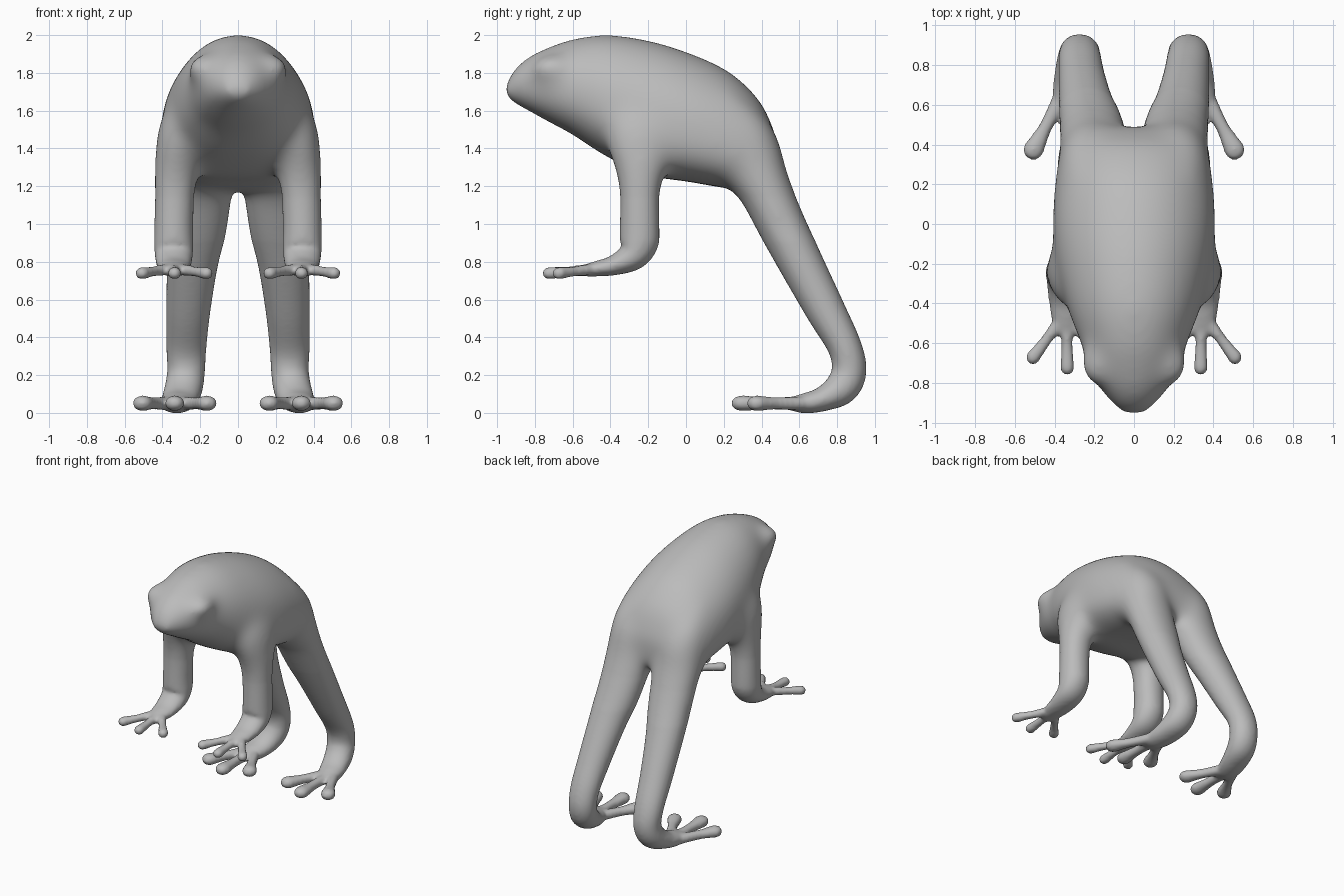
import bpy, bmesh, math
from mathutils import Vector, Matrix

if "Cube" in bpy.data.objects:
    bpy.data.objects.remove(bpy.data.objects["Cube"])

bm = bmesh.new()


def spline(keys, steps=5):
    """Catmull-Rom through tuples of numbers."""
    pts = [keys[0]] + list(keys) + [keys[-1]]
    out = []
    for i in range(1, len(pts) - 2):
        a, b, c, d = pts[i - 1:i + 3]
        for s in range(steps):
            t = s / steps
            out.append([0.5 * (2 * q + (r - p) * t + (2 * p - 5 * q + 4 * r - u) * t * t
                               + (3 * q - p - 3 * r + u) * t ** 3)
                        for p, q, r, u in zip(a, b, c, d)])
    return out + [list(keys[-1])]


def loft(keys, trunk=False, sides=32):
    """Closed tube through (x, y, z, side radius, other radius)."""
    rows = spline(keys)
    rings = []
    for i, (x, y, z, ra, rb) in enumerate(rows):
        p, n = rows[max(i - 1, 0)], rows[min(i + 1, len(rows) - 1)]
        t = Vector((0, 1, 0)) if trunk else (Vector(n[:3]) - Vector(p[:3])).normalized()
        side = Vector((1, 0, 0))
        side = (side - t * side.dot(t)).normalized()
        up = side.cross(t)
        # The trunk gets egg-shaped sections, fuller below towards the rear
        full = min(max((y + .65) / .4, 0), 1) if trunk else 0
        ring = []
        for k in range(sides):
            a = 2 * math.pi * k / sides
            c, s = math.cos(a), math.sin(a)
            e = 2 / (2.05 + (.75 * full if s < 0 else 0))
            v = math.copysign(abs(s) ** e, s)
            u = math.copysign(abs(c) ** e, c) * (1 - (.07 + .05 * full) * v * bool(trunk))
            ring.append(bm.verts.new(Vector((x, y, z)) + side * u * ra + up * v * rb))
        rings.append(ring)
    for a, b in zip(rings, rings[1:]):
        for k in range(sides):
            j = (k + 1) % sides
            bm.faces.new((a[k], a[j], b[j], b[k]))
    bm.faces.new(rings[0][::-1])
    bm.faces.new(rings[-1])


def toe(base, tip, thin, ball, flat):
    """Thin toe ending in a long rounded pad."""
    b, t = Vector(base), Vector(tip)
    shape = ((0, thin * 1.25, thin * 1.1), (0.4, thin, thin), (0.58, thin * 1.12, thin),
             (0.74, ball * 0.9, flat * 0.95), (0.86, ball, flat),
             (0.95, ball * 0.78, flat * 0.8), (1, ball * 0.3, flat * 0.3))
    loft([(*b.lerp(t, f), ra, rb) for f, ra, rb in shape], sides=16)


# Head and trunk: y, top, bottom, half width
trunk = [(-.962, 1.735, 1.67, .068), (-.915, 1.82, 1.636, .108), (-.83, 1.892, 1.593, .175),
         (-.7, 1.95, 1.522, .238), (-.6, 1.982, 1.47, .27), (-.42, 2.005, 1.355, .335),
         (-.2, 1.974, 1.255, .388), (0, 1.914, 1.225, .403), (.2, 1.826, 1.19, .392),
         (.33, 1.723, 1.18, .375), (.42, 1.605, 1.2, .352), (.488, 1.43, 1.25, .285)]
loft([(0, y, (t + b) / 2, w, (t - b) / 2) for y, t, b, w in trunk], trunk=True)

for s in (1, -1):
    # Eye bump
    bmesh.ops.create_uvsphere(bm, u_segments=24, v_segments=16, radius=1,
                              matrix=Matrix.Translation((s * .18, -.705, 1.82))
                              @ Matrix.Diagonal((.092, .115, .08, 1)))
    # Front leg and hand
    loft([(s * .25, -.22, 1.68, .09, .16), (s * .295, -.23, 1.5, .125, .2),
          (s * .315, -.235, 1.38, .125, .18), (s * .328, -.242, 1.27, .118, .135),
          (s * .335, -.245, 1.17, .113, .113), (s * .34, -.245, 1.0, .106, .108),
          (s * .34, -.25, .9, .104, .104), (s * .34, -.285, .83, .1, .08),
          (s * .34, -.38, .782, .09, .054), (s * .34, -.48, .762, .074, .04),
          (s * .34, -.56, .75, .047, .028)])
    for x, y in ((.53, -.7), (.335, -.76), (.145, -.7)):
        toe((s * (.34 + (x - .34) * .2), -.5, .76), (s * x, y, .736), .028, .037, .033)
    # Hind leg and foot
    loft([(s * .19, .18, 1.65, .14, .1), (s * .195, .29, 1.47, .178, .165),
          (s * .196, .335, 1.34, .182, .185), (s * .2, .41, 1.2, .18, .148),
          (s * .216, .505, 1.0, .162, .13), (s * .241, .605, .8, .137, .118),
          (s * .262, .735, .55, .117, .105), (s * .273, .84, .35, .106, .09),
          (s * .275, .863, .22, .1, .092), (s * .288, .82, .13, .1, .09),
          (s * .31, .72, .072, .095, .065), (s * .33, .62, .05, .08, .052),
          (s * .335, .54, .05, .048, .032)])
    for x, y in ((.53, .33), (.335, .24), (.14, .33)):
        toe((s * (.335 + (x - .335) * .2), .62, .05), (s * x, y, .051), .034, .052, .041)

# Fuse all parts into one skin
bmesh.ops.recalc_face_normals(bm, faces=bm.faces)
mesh = bpy.data.meshes.new("frog_body")
bm.to_mesh(mesh)
bm.free()
frog = bpy.data.objects.new("frog_body", mesh)
bpy.context.collection.objects.link(frog)
remesh = frog.modifiers.new("fuse", 'REMESH')
remesh.mode = 'VOXEL'
remesh.voxel_size = 0.013
skin = bpy.data.meshes.new_from_object(
    frog.evaluated_get(bpy.context.evaluated_depsgraph_get()))
frog.modifiers.clear()

# Blend the joints: strong on the trunk, fading down the legs
bm = bmesh.new()
bm.from_mesh(skin)
for i in range(80):
    verts = [v for v in bm.verts if i < 3 or v.co.z > .9 + i * .003]
    bmesh.ops.smooth_vert(bm, verts=verts, factor=0.5,
                          use_axis_x=True, use_axis_y=True, use_axis_z=True)
for f in bm.faces:
    f.smooth = True
bm.to_mesh(skin)
bm.free()
frog.data = skin

grey = bpy.data.materials.new("plain_grey")
grey.diffuse_color = (.5, .5, .5, 1)
grey.use_nodes = True
grey.node_tree.nodes["Principled BSDF"].inputs["Base Color"].default_value = grey.diffuse_color
skin.materials.clear()
skin.materials.append(grey)
